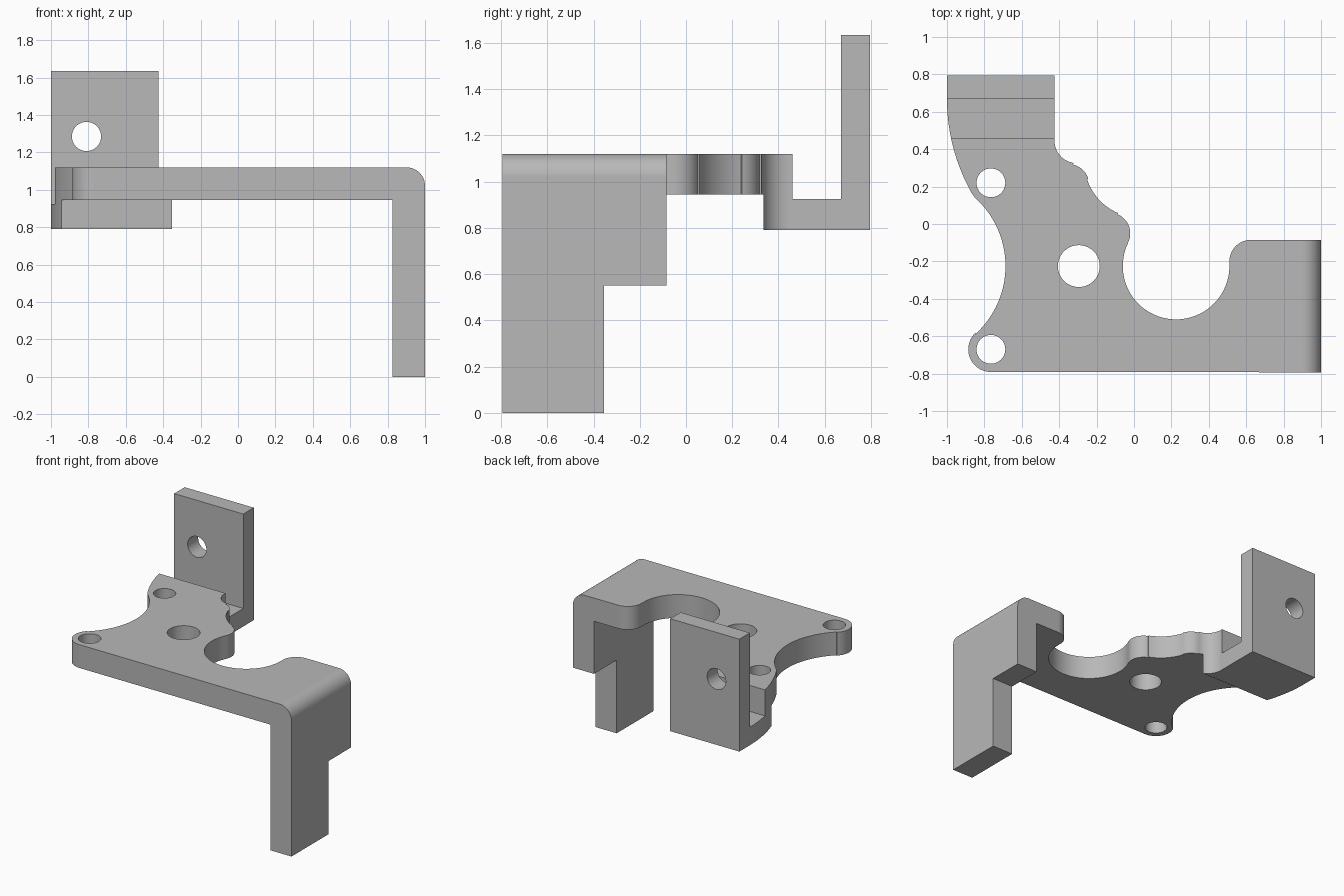
import bpy
from math import cos, sin, radians, pi
from mathutils import Vector

if "Cube" in bpy.data.objects:
    bpy.data.objects.remove(bpy.data.objects["Cube"], do_unlink=True)

grey = bpy.data.materials.new("Plain grey")
grey.use_nodes = True
colour = (0.48, 0.48, 0.48, 1)
grey.diffuse_color = colour
grey.node_tree.nodes["Principled BSDF"].inputs["Base Color"].default_value = colour


def arc(cx, cy, r, start, end, steps=20):
    """Points on an arc, angles in degrees."""
    angles = [radians(start + (end - start) * i / steps) for i in range(steps + 1)]
    return [(cx + r * cos(a), cy + r * sin(a)) for a in angles]


def prism(name, profile, low, high, axis):
    """Extrude a 2D profile along one axis."""
    place = {"x": lambda u, v, d: (d, u, v),
             "y": lambda u, v, d: (u, d, v),
             "z": lambda u, v, d: (u, v, d)}[axis]
    n = len(profile)
    verts = [place(u, v, d) for d in (low, high) for u, v in profile]
    faces = [list(range(n))[::-1], list(range(n, 2 * n))]
    faces += [[i, (i + 1) % n, n + (i + 1) % n, n + i] for i in range(n)]
    if axis == "y":
        faces = [f[::-1] for f in faces]
    mesh = bpy.data.meshes.new(name)
    mesh.from_pydata(verts, [], faces)
    mesh.materials.append(grey)
    ob = bpy.data.objects.new(name, mesh)
    bpy.context.collection.objects.link(ob)
    return ob


# Plan outline of the whole bracket, counter-clockwise
outline = [(1, -0.793), (1, -0.085)]
outline += arc(0.625, -0.2, 0.115, 90, 170)           # shoulder of the arm
outline += arc(0.225, -0.225, 0.285, 0, -206, 48)     # large bay
outline += arc(-0.13, -0.05, 0.11, -26, 67)           # first lobe
outline += arc(0.03, 0.33, 0.295, 247, 198)           # shallow hollow
outline += arc(-0.35, 0.21, 0.11, 17.5, 78)           # second lobe
outline += arc(-0.305, 0.445, 0.12, 262, 180)         # hollow beside the tab
outline += [(-0.425, 0.795), (-1, 0.795)]
outline += arc(0.03, 0.67, 1.03, 180, 209)            # long curved flank
outline += arc(-0.765, 0.22, 0.116, 212, 227, 6)      # rear screw lug
outline += arc(-1.178, -0.225, 0.491, 47, -47, 32)    # side hollow
outline += arc(-0.765, -0.67, 0.121, 133, 270, 28)    # front screw lug
bracket = prism("mounting_bracket", outline, 0, 1.635, "z")

cutters = [
    # Space beneath the plate and stepped tab
    prism("underside_cutter", [(-1, -0.2), (1, -0.2), (1, 0.79), (0.335, 0.79),
                               (0.335, 0.945), (-1, 0.945)], -1.2, 0.825, "x"),
    # Space above the plate and in front of the upright tab
    prism("upper_cutter", [(-1, 1.12), (0.46, 1.12), (0.46, 0.925), (0.67, 0.925),
                           (0.67, 2), (-1, 2)], -1.2, 1.2, "x"),
    # Step in the hanging arm
    prism("arm_notch_cutter", [(-0.355, -0.2), (0.3, -0.2), (0.3, 0.55),
                               (-0.355, 0.55)], 0.7, 1.2, "x"),
    # Rounded outer bend of the arm
    prism("bend_cutter", arc(0.9, 1.02, 0.1, 90, 0) + [(1.1, 1.02), (1.1, 1.2), (0.9, 1.2)],
          -1, 0.2, "y"),
    # Hole in the upright tab
    prism("tab_hole_cutter", arc(-0.81, 1.285, 0.078, 0, 351, 39), 0.5, 1, "y"),
]
# Holes through the plate
for x, y, r in ((-0.765, 0.22, 0.077), (-0.765, -0.67, 0.077), (-0.295, -0.225, 0.112)):
    cutters.append(prism("plate_hole_cutter", arc(x, y, r, 0, 351, 39), 0.85, 1.3, "z"))


def activate(ob):
    for other in bpy.context.view_layer.objects:
        other.select_set(False)
    ob.select_set(True)
    bpy.context.view_layer.objects.active = ob


# Make all normals face outwards, then carve the bracket
for ob in [bracket] + cutters:
    activate(ob)
    bpy.ops.object.mode_set(mode="EDIT")
    bpy.ops.mesh.select_all(action="SELECT")
    bpy.ops.mesh.normals_make_consistent(inside=False)
    bpy.ops.object.mode_set(mode="OBJECT")

activate(bracket)
for cutter in cutters:
    cutter.hide_render = True
    mod = bracket.modifiers.new("Carve", "BOOLEAN")
    mod.operation = "DIFFERENCE"
    mod.solver = "EXACT"
    mod.object = cutter
    bpy.ops.object.modifier_apply(modifier=mod.name)
    bpy.data.objects.remove(cutter, do_unlink=True)

bpy.ops.object.shade_smooth_by_angle(angle=radians(30))
weighted = bracket.modifiers.new("Flat faces", "WEIGHTED_NORMAL")
weighted.keep_sharp = True
